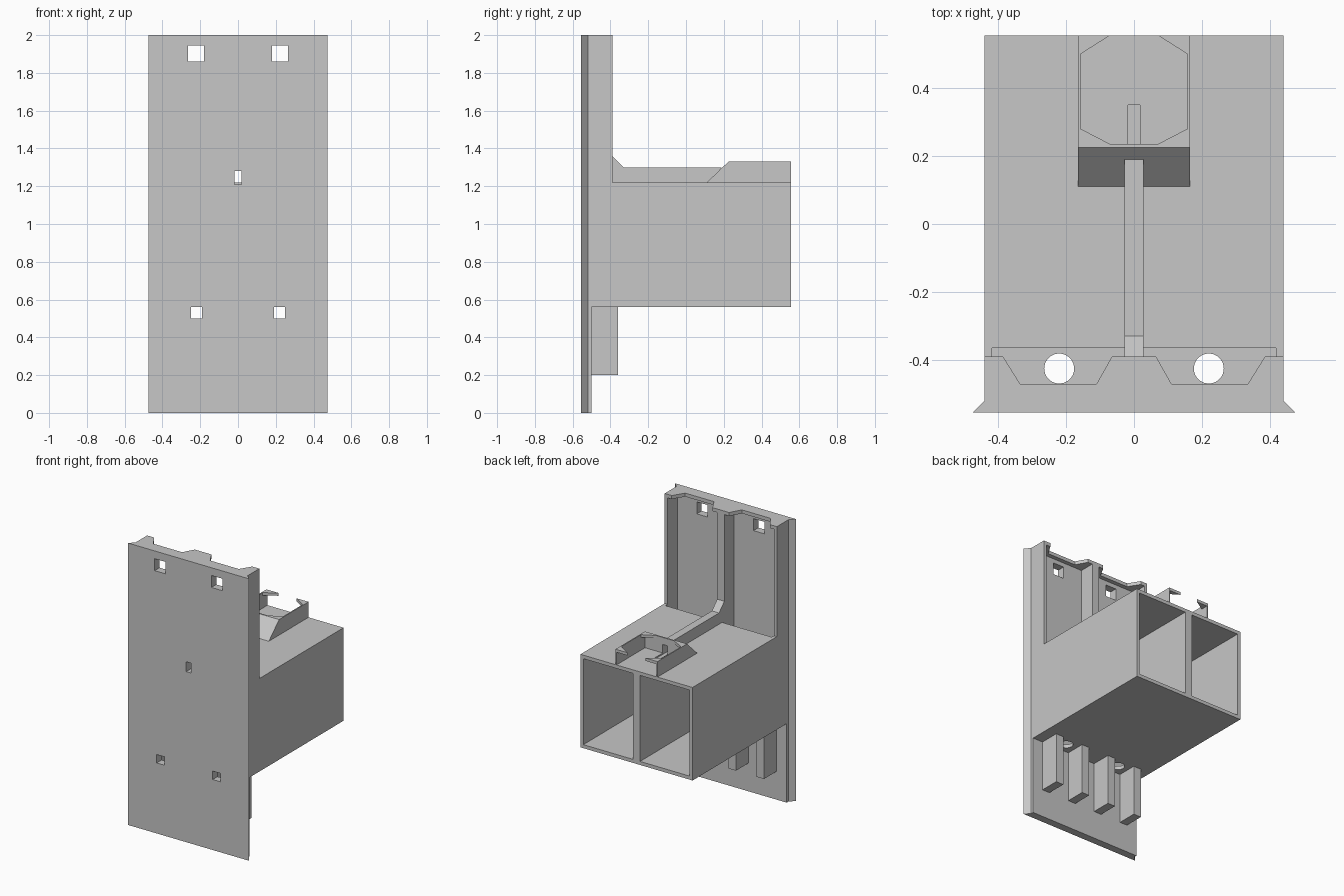
import bpy
import bmesh
import math

cube = bpy.data.objects.get("Cube")
if cube:
    bpy.data.objects.remove(cube, do_unlink=True)

grey = bpy.data.materials.new("light grey plastic")
grey.use_nodes = True
grey.diffuse_color = (0.57, 0.57, 0.57, 1)
grey.node_tree.nodes["Principled BSDF"].inputs["Base Color"].default_value = grey.diffuse_color


def prism(name, outline, axis, lo, hi):
    """Extrude a flat outline along x (outline in y, z) or z (outline in x, y)."""
    bm = bmesh.new()
    place = (lambda p: (lo, *p)) if axis == "x" else (lambda p: (*p, lo))
    face = bm.faces.new([bm.verts.new(place(p)) for p in outline])
    moved = bmesh.ops.extrude_face_region(bm, geom=[face])["geom"]
    shift = (hi - lo, 0, 0) if axis == "x" else (0, 0, hi - lo)
    bmesh.ops.translate(bm, verts=[v for v in moved if isinstance(v, bmesh.types.BMVert)], vec=shift)
    bmesh.ops.recalc_face_normals(bm, faces=bm.faces)
    mesh = bpy.data.meshes.new(name)
    bm.to_mesh(mesh)
    bm.free()
    mesh.materials.append(grey)
    obj = bpy.data.objects.new(name, mesh)
    bpy.context.collection.objects.link(obj)
    return obj


def box(name, x, y, z):
    outline = [(x[0], y[0]), (x[1], y[0]), (x[1], y[1]), (x[0], y[1])]
    return prism(name, outline, "z", *z)


def mirrored(half):
    """Close a half outline by reflecting it across x = 0."""
    return half + [(-x, y) for x, y in reversed(half)]


def cut(target, cutters):
    """Subtract each cutter from the target, then discard the cutter."""
    bpy.context.view_layer.objects.active = target
    for cutter in cutters:
        cutter.hide_render = True
        mod = target.modifiers.new("cut", "BOOLEAN")
        mod.operation = "DIFFERENCE"
        mod.solver = "EXACT"
        mod.object = cutter
        bpy.ops.object.modifier_apply(modifier=mod.name)
        bpy.data.objects.remove(cutter, do_unlink=True)


def both_sides(name, x, y, z):
    return [box(name, sorted((s * x[0], s * x[1])), y, z) for s in (1, -1)]


def tunnel():
    return box("wire_tunnel", (-.018, .018), (-.6, .35), (1.21, 1.28))


OUT, INNER, MID = .44, .417, .028      # outer wall, inner wall, half divider
BACK, RIM = -.5, -.39                  # plate back, channel rim

# Front plate with bevelled edges and latch holes
plate = prism("front_plate", mirrored([(.475, -.555), (OUT, -.52), (OUT, BACK)]), "z", 0, 2)
cut(plate, both_sides("upper_hole", (.18, .265), (-.6, -.4), (1.86, 1.945))
    + both_sides("lower_hole", (.19, .25), (-.6, -.4), (.5, .56)) + [tunnel()])

# Upper channel walls, divider and notched top lip
both_sides("channel_wall", (INNER, OUT), (BACK, RIM), (1.22, 1.975))
divider = box("channel_divider", (-MID, MID), (BACK, RIM), (1.22, 1.975))
cut(divider, [tunnel()])
lip = [(.065, RIM), (.11, -.47), (.335, -.47), (.385, RIM), (OUT, RIM), (OUT, BACK)]
prism("channel_top_lip", mirrored(lip), "z", 1.975, 2)

# Hollow two-cell housing, open at the back
housing = box("housing", (-OUT, OUT), (BACK, .555), (.56, 1.22))
cutters = both_sides("cell", (MID, INNER), (-.52, .6), (.585, 1.195))
cutters += both_sides("channel_slot", (MID, INNER), (-.52, -.365), (1.1, 1.3))
for s in (1, -1):
    ring = [(s * .22 + .044 * math.cos(a), -.425 + .044 * math.sin(a))
            for a in (math.tau * i / 40 for i in range(40))]
    cutters.append(prism("cable_hole", ring, "z", .5, .65))
cut(housing, cutters + [tunnel()])

# Hollow wire rail along the top
rail = prism("wire_rail", [(RIM, 1.22), (RIM, 1.36), (-.33, 1.3), (.19, 1.3), (.12, 1.22)],
             "x", -MID, MID)
cut(rail, [tunnel()])

# Clip holder: sloped front, square cavity under an eight-sided lip
holder = prism("clip_holder", [(.11, 1.22), (.225, 1.33), (.555, 1.33), (.555, 1.22)],
               "x", -.165, .165)
octagon = mirrored([(.07, .235), (.157, .28), (.157, .5), (.07, .555), (.07, .6)])
cut(holder, [box("cavity", (-.157, .157), (.235, .6), (1.15, 1.31)),
             prism("lip_opening", octagon, "z", 1.29, 1.4), tunnel()])

# Four ribs below the housing
for x in (.11, .33):
    both_sides("lower_rib", (x - .03, x + .03), (BACK, -.36), (.2, .56))
